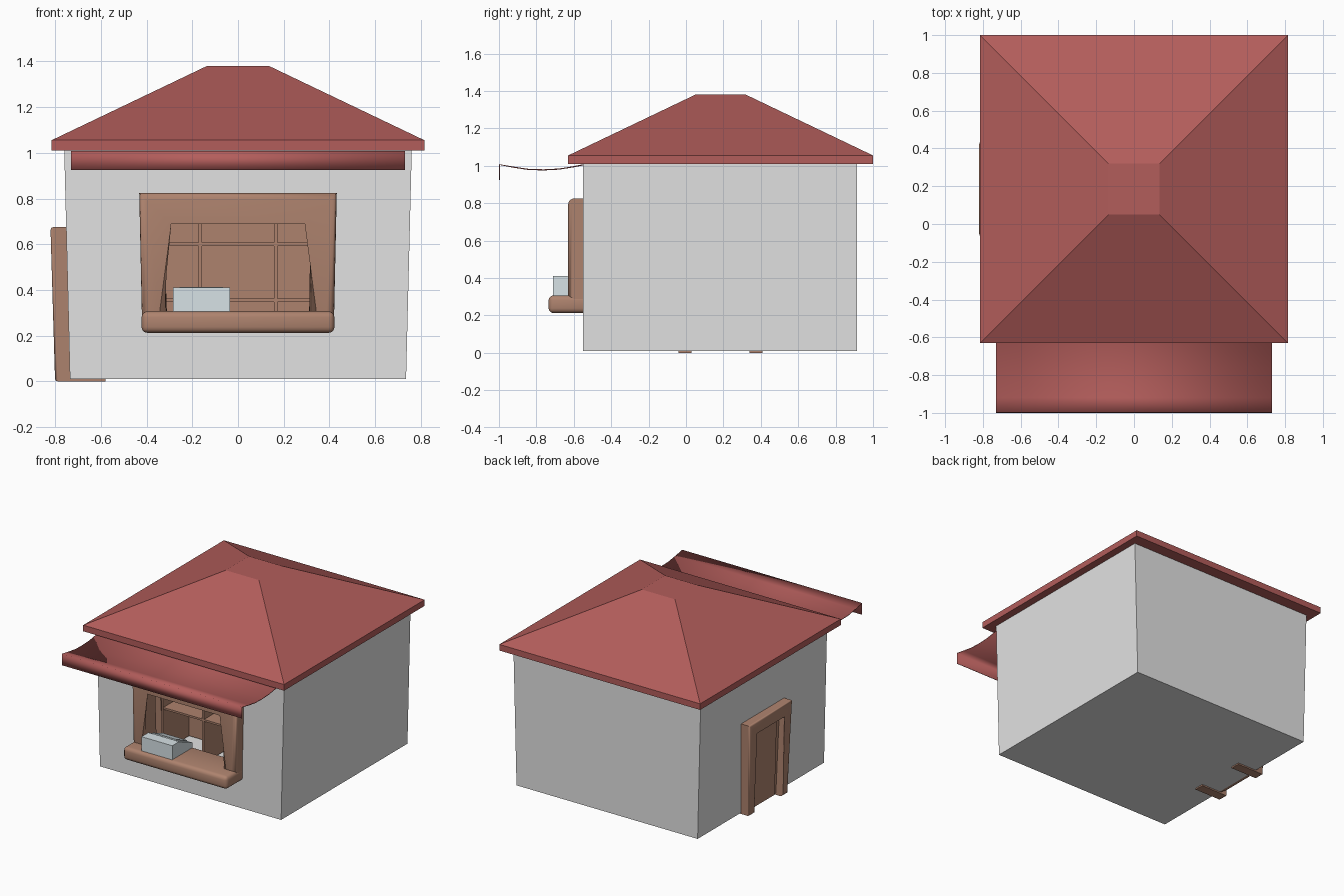
import bpy, bmesh
from mathutils import Vector

old = bpy.data.objects.get("Cube")
if old:
    bpy.data.objects.remove(old, do_unlink=True)


def material(name, rgb):
    m = bpy.data.materials.new(name)
    m.use_nodes = True
    m.diffuse_color = (*rgb, 1)
    m.node_tree.nodes["Principled BSDF"].inputs["Base Color"].default_value = (*rgb, 1)
    return m


PLASTER = material("pale plaster", (0.76, 0.76, 0.76))
TILE = material("red roof", (0.45, 0.11, 0.105))
WOOD = material("brown wood", (0.42, 0.225, 0.155))
STEEL = material("blue grey metal", (0.68, 0.76, 0.79))


def finish(bm, name, mat, smooth=False):
    bmesh.ops.recalc_face_normals(bm, faces=bm.faces)
    me = bpy.data.meshes.new(name)
    bm.to_mesh(me)
    bm.free()
    me.materials.append(mat)
    ob = bpy.data.objects.new(name, me)
    bpy.context.collection.objects.link(ob)
    bpy.ops.object.select_all(action='DESELECT')
    ob.select_set(True)
    bpy.context.view_layer.objects.active = ob
    if smooth:
        bpy.ops.object.shade_smooth_by_angle(angle=0.9)
    return ob


def loft(name, mat, rings):
    """Stack rectangles given as (z, half width, y front, y back)."""
    bm = bmesh.new()
    loops = [[bm.verts.new(p) for p in ((-w, a, z), (w, a, z), (w, b, z), (-w, b, z))]
             for z, w, a, b in rings]
    for lo, hi in zip(loops, loops[1:]):
        for i in range(4):
            j = (i + 1) % 4
            bm.faces.new((lo[i], lo[j], hi[j], hi[i]))
    bm.faces.new(loops[0])
    bm.faces.new(loops[-1])
    return finish(bm, name, mat)


def prism(name, mat, outline, axis, start, end, bevel=0, front_only=False, segments=3):
    """Extrude an outline along x or y; the outline is (y, z) or (x, z)."""
    def put(p, d):
        return Vector((d, p[0], p[1])) if axis == 'x' else Vector((p[0], d, p[1]))
    bm = bmesh.new()
    a = [bm.verts.new(put(p, start)) for p in outline]
    b = [bm.verts.new(put(p, end)) for p in outline]
    bm.faces.new(a)
    bm.faces.new(b)
    for i in range(len(a)):
        j = (i + 1) % len(a)
        bm.faces.new((a[i], a[j], b[j], b[i]))
    if bevel:
        edges = [e for e in bm.edges if not front_only or all(v in a for v in e.verts)]
        bmesh.ops.bevel(bm, geom=edges, offset=bevel, segments=segments,
                        profile=0.5, affect='EDGES')
    return finish(bm, name, mat, bool(bevel))


def rect(a, b, lo, hi):
    return [(a, lo), (b, lo), (b, hi), (a, hi)]


def arch(bottom, top, inner_bottom, inner_top, z0, z_in, z1, mid=0):
    """Door or window surround, open at the bottom and flaring upward."""
    right = [(inner_bottom, z0), (bottom, z0), (top, z1)]
    pts = right + [(-x, z) for x, z in reversed(right)]
    pts += [(-inner_top, z_in), (inner_top, z_in)]
    return [(x + mid, z) for x, z in pts]


# Hollow walls with the window opening
walls = loft("walls", PLASTER, [(0.01, 0.735, -0.55, 0.915), (1.015, 0.76, -0.55, 0.915)])
shell = walls.modifiers.new("thickness", 'SOLIDIFY')
shell.thickness = 0.03
shell.offset = -1
cutter = prism("window_cutter", PLASTER, rect(-0.37, 0.37, 0.26, 0.77), 'y', -0.7, -0.4)
cutter.hide_render = True
cut = walls.modifiers.new("opening", 'BOOLEAN')
cut.object = cutter
cut.operation = 'DIFFERENCE'
bpy.context.view_layer.objects.active = walls
for mod in ("thickness", "opening"):
    bpy.ops.object.modifier_apply(modifier=mod)
bpy.data.objects.remove(cutter, do_unlink=True)

# Hipped roof with a flat cap
loft("roof", TILE, [(1.01, 0.815, -0.63, 1.0), (1.055, 0.815, -0.63, 1.0),
                    (1.38, 0.135, 0.05, 0.32)])

# Sagging awning with a hanging front edge
sag = [(-0.55, 1.005), (-0.61, 0.993), (-0.68, 0.982), (-0.76, 0.978), (-0.84, 0.98),
       (-0.92, 0.992), (-0.997, 1.006), (-0.997, 0.925)]
bm = bmesh.new()
rows = [[bm.verts.new((x, y, z)) for x in (-0.73, 0.73)] for y, z in sag]
for p, q in zip(rows, rows[1:]):
    bm.faces.new((p[0], p[1], q[1], q[0]))
awning = finish(bm, "awning", TILE, True)
awning.modifiers.new("cloth", 'SOLIDIFY').thickness = 0.006
awning.modifiers["cloth"].offset = 0

# Window surround and sill counter
prism("window_frame", WOOD, arch(0.42, 0.432, 0.31, 0.325, 0.27, 0.72, 0.825), 'y',
      -0.63, -0.5, 0.032, True, 4)
prism("window_sill", WOOD, rect(-0.422, 0.422, 0.212, 0.307), 'y', -0.735, -0.46, 0.026)

# Sloping till on the sill
prism("till", STEEL, [(-0.712, 0.305), (-0.712, 0.41), (-0.635, 0.41), (-0.48, 0.345),
                      (-0.48, 0.305)], 'x', -0.285, -0.035)
prism("till_lid", STEEL, [(-0.625, 0.40), (-0.622, 0.413), (-0.497, 0.361), (-0.5, 0.35)],
      'x', -0.255, -0.065)

# Shelf rack inside: back panel, uprights and boards
prism("rack_back", WOOD, rect(-0.5, 0.5, 0.04, 0.85), 'y', 0.13, 0.145)
for i in range(4):
    x = -0.495 + 0.33 * i
    prism("rack_upright", WOOD, rect(x - 0.007, x + 0.007, 0.04, 0.85), 'y', -0.17, 0.13)
for i in range(3):
    z = 0.355 + 0.245 * i
    prism("rack_board", WOOD, rect(-0.5, 0.5, z - 0.007, z + 0.007), 'y', -0.168, 0.13)

# Side door: flared surround that leans with the wall
door = prism("door_frame", WOOD, arch(0.225, 0.25, 0.155, 0.17, 0, 0.60, 0.675, 0.185), 'x',
             -0.8, -0.58, 0.012, True, 2)
panel = prism("door_panel", WOOD, rect(0.015, 0.355, 0.012, 0.61), 'x', -0.75, -0.7)
inset = prism("door_inset", WOOD, rect(0.055, 0.315, 0.012, 0.56), 'x', -0.758, -0.745)
for ob in (door, panel, inset):
    for v in ob.data.vertices:
        v.co.x -= 0.03 * v.co.z
